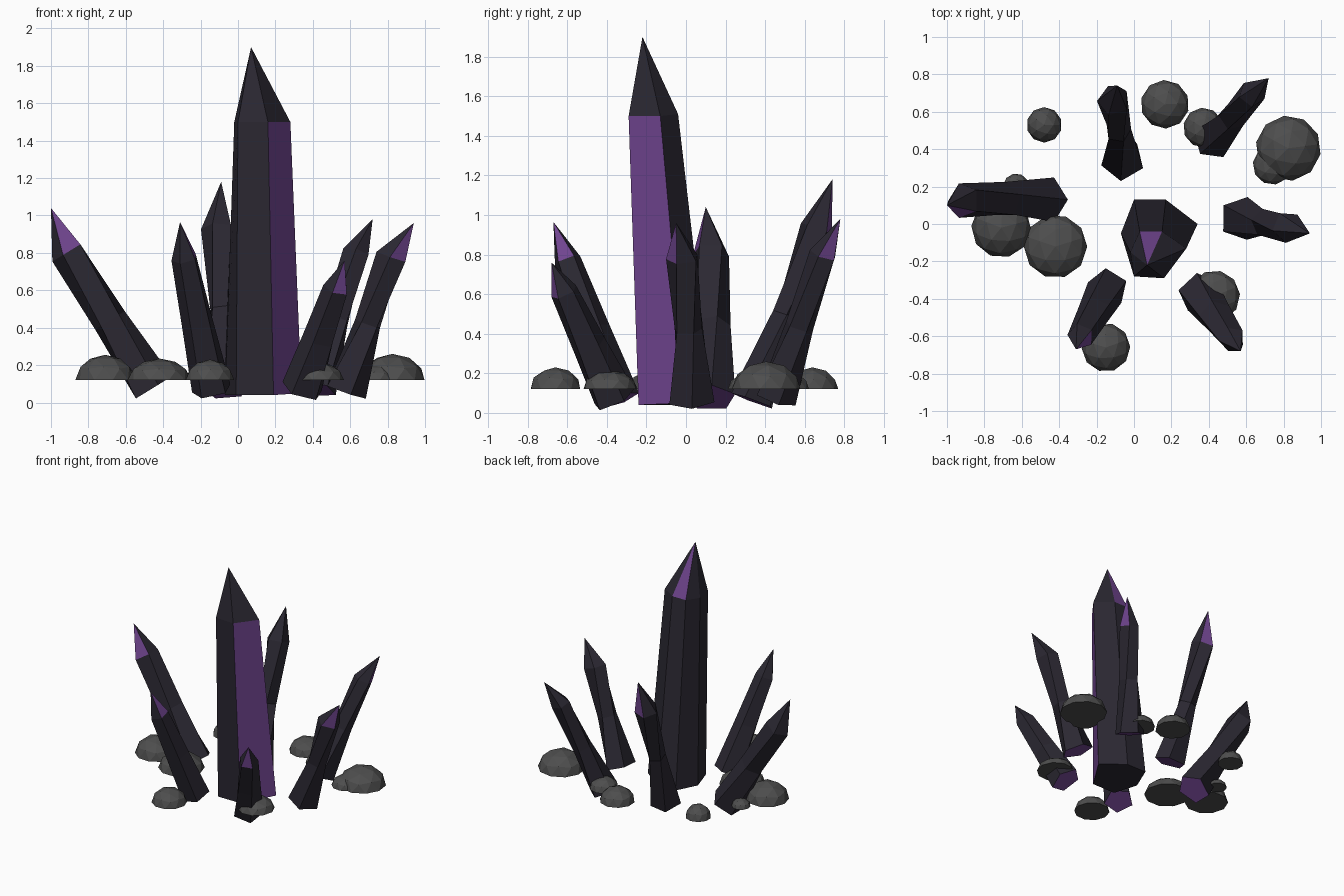
import bpy, bmesh, math
from mathutils import Vector

if "Cube" in bpy.data.objects:
    bpy.data.objects.remove(bpy.data.objects["Cube"])


def material(name, rgb):
    m = bpy.data.materials.new(name)
    m.diffuse_color = (*rgb, 1)
    m.use_nodes = True
    m.node_tree.nodes["Principled BSDF"].inputs["Base Color"].default_value = m.diffuse_color
    return m


DARK = material("dark_crystal", (0.024, 0.021, 0.032))
PURPLE = material("purple_crystal", (0.165, 0.06, 0.28))
STONE = material("stone", (0.075, 0.075, 0.075))


def finish(name, bm, mats):
    bmesh.ops.recalc_face_normals(bm, faces=bm.faces)
    mesh = bpy.data.meshes.new(name)
    bm.to_mesh(mesh)
    bm.free()
    for m in mats:
        mesh.materials.append(m)
    ob = bpy.data.objects.new(name, mesh)
    bpy.context.collection.objects.link(ob)


def skin(name, rings, tip, tip_purple=None, side_purple=None, base_purple=False):
    """Bridge rings of points, cap the base and close to a point; paint chosen faces."""
    bm = bmesh.new()
    loops = [[bm.verts.new(p) for p in r] for r in rings]
    n = len(loops[0])
    base = bm.faces.new(loops[0][::-1])
    sides = []
    for lo, hi in zip(loops, loops[1:]):
        for i in range(n):
            j = (i + 1) % n
            sides.append(bm.faces.new((lo[i], lo[j], hi[j], hi[i])))
    top = bm.verts.new(tip)
    tips = [bm.faces.new((loops[-1][i], loops[-1][(i + 1) % n], top)) for i in range(n)]
    bmesh.ops.recalc_face_normals(bm, faces=bm.faces)
    bm.normal_update()
    for group, way in ((tips, tip_purple), (sides, side_purple)):
        if way:
            max(group, key=lambda f: f.normal.dot(Vector(way))).material_index = 1
    base.material_index = int(base_purple)
    finish(name, bm, (DARK, PURPLE))


def ring(centre, axis, radius, phase, n=5):
    u = Vector((0, 1, 0)).cross(axis).normalized()
    v = axis.cross(u)
    angles = [math.radians(phase) + i * math.tau / n for i in range(n)]
    return [centre + radius * (u * math.cos(a) + v * math.sin(a)) for a in angles]


# Tall central crystal
low = [(-.01, -.24, .04), (.19, -.24, .04), (.34, 0, .05),
       (.17, .13, .05), (0, .13, .05), (-.07, -.05, .04)]
shoulder = [(0, -.28, 1.5), (.16, -.29, 1.5), (.28, -.13, 1.5),
            (.15, -.04, 1.51), (.03, -.04, 1.51), (-.02, -.15, 1.5)]
skin("central_crystal", [low, shoulder], (.07, -.22, 1.9),
     tip_purple=(0, 1, .3), side_purple=(.8, -.6, 0))

# Small leaning crystals: base, radius, shoulder, radius, tip, phase, twist, waist, purple side
small = [
    ("left", (-.46, .13, .075), .125, (-.91, .125, .805), .097, (-1, .1, 1.04), 0, 36, .88, (.4, -1, .3)),
    ("front_left", (-.14, -.34, .065), .11, (-.285, -.6, .77), .072, (-.31, -.67, .965), 20, 10, .98, (1, .1, .2)),
    ("back", (-.06, .34, .06), .118, (-.11, .66, .93), .088, (-.09, .74, 1.18), 50, 60, .68, (-.1, 1, 0)),
    ("back_right", (.42, .45, .075), .11, (.63, .695, .80), .073, (.72, .78, .98), 10, 40, .82, (1, .4, 0)),
    ("right", (.57, .03, .06), .12, (.82, -.015, .78), .086, (.94, -.05, .96), 0, 50, .72, (.2, -1, .2)),
    ("front_right", (.345, -.365, .07), .115, (.525, -.615, .61), .072, (.57, -.68, .76), 30, 15, .97, (.3, -.6, .6)),
]
for name, b, rb, s, rs, tip, phase, twist, waist, way in small:
    b, s = Vector(b), Vector(s)
    axis = (s - b).normalized()
    rings = [ring(b, axis, rb, phase),
             ring((b + s) / 2, axis, (rb + rs) / 2 * waist, phase + twist / 2),
             ring(s, axis, rs, phase + twist)]
    skin(name + "_crystal", rings, tip, tip_purple=way, base_purple=True)

# Flat-bottomed rocks: x, y, radius, top height
FLOOR = 0.12
rocks = [(-.48, .53, .095, .22), (.165, .64, .13, .23), (.37, .515, .107, .21),
         (.825, .405, .175, .26), (.74, .315, .105, .20), (-.63, .2, .07, .18),
         (-.71, -.02, .16, .255), (-.42, -.12, .17, .235), (-.15, -.66, .13, .23),
         (.43, -.385, .137, .215)]
for k, (x, y, r, top) in enumerate(rocks):
    bm = bmesh.new()
    bmesh.ops.create_icosphere(bm, subdivisions=2, radius=1)
    cut = bmesh.ops.bisect_plane(bm, geom=bm.verts[:] + bm.edges[:] + bm.faces[:],
                                 plane_co=(0, 0, 0), plane_no=(0, 0, -1), clear_outer=True)
    rim = [e for e in cut["geom_cut"] if isinstance(e, bmesh.types.BMEdge)]
    bmesh.ops.contextual_create(bm, geom=rim)
    for v in bm.verts:
        a = k * 1.3
        px, py = v.co.x, v.co.y
        v.co = (x + r * (px * math.cos(a) - py * math.sin(a)),
                y + r * (px * math.sin(a) + py * math.cos(a)),
                FLOOR + (top - FLOOR) * v.co.z)
    finish(f"rock_{k + 1}", bm, (STONE,))
